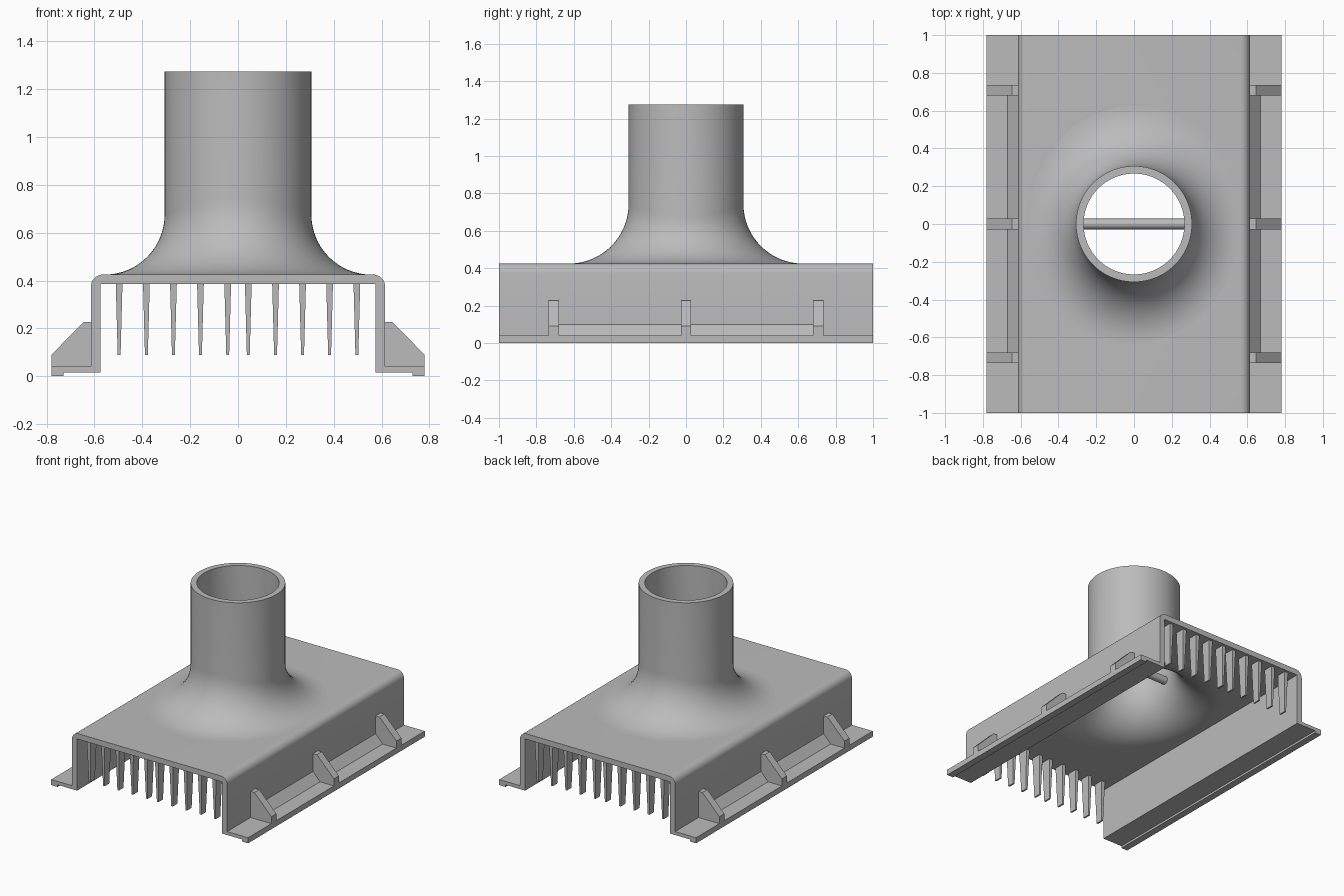
import bpy, bmesh
from math import sin, cos, pi

cube = bpy.data.objects.get("Cube")
if cube:
    bpy.data.objects.remove(cube, do_unlink=True)

grey = bpy.data.materials.new("plain grey")
grey.use_nodes = True
grey.diffuse_color = (0.5, 0.5, 0.5, 1)
grey.node_tree.nodes["Principled BSDF"].inputs["Base Color"].default_value = (0.5, 0.5, 0.5, 1)


def finish(bm, name, smooth=False):
    bmesh.ops.recalc_face_normals(bm, faces=bm.faces)
    mesh = bpy.data.meshes.new(name)
    bm.to_mesh(mesh)
    bm.free()
    mesh.materials.append(grey)
    ob = bpy.data.objects.new(name, mesh)
    bpy.context.collection.objects.link(ob)
    if smooth:
        smooth_object(ob)
    return ob


def smooth_object(ob):
    bpy.ops.object.select_all(action='DESELECT')
    ob.select_set(True)
    bpy.context.view_layer.objects.active = ob
    bpy.ops.object.shade_smooth_by_angle(angle=pi / 6)


def loft(name, bottom, top):
    """Solid between two matching rings of points."""
    bm = bmesh.new()
    a = [bm.verts.new(p) for p in bottom]
    b = [bm.verts.new(p) for p in top]
    bm.faces.new(a)
    bm.faces.new(b)
    for i in range(len(a)):
        j = (i + 1) % len(a)
        bm.faces.new((a[i], a[j], b[j], b[i]))
    return finish(bm, name)


def extrude_y(name, profile, y0, y1):
    return loft(name, [(x, y0, z) for x, z in profile], [(x, y1, z) for x, z in profile])


TOP, THICK, PIPE_R, PIPE_TOP = 0.425, 0.04, 0.307, 1.275
SEGS, ARC = 96, 16


def flare(t):
    """Fillet radius, wider along the length of the hood."""
    return 0.25 + 0.068 * sin(t) ** 2


# Hood: channel with rounded shoulders, side flanges and underside lips
R = 0.05
half = [(0.575, TOP - THICK), (0.575, 0.015), (0.73, 0.015), (0.73, 0),
        (0.78, 0), (0.78, 0.04), (0.615, 0.04)]
half += [(0.615 - R + R * cos(k * pi / 16), TOP - R + R * sin(k * pi / 16)) for k in range(9)]
hood = extrude_y("hood", half + [(-x, z) for x, z in reversed(half)], -1, 1)

# Opening under the spout
angles = [2 * pi * i / SEGS for i in range(SEGS)]
foot = [((PIPE_R + flare(t)) * cos(t), (PIPE_R + flare(t)) * sin(t)) for t in angles]
cutter = loft("opening_cutter", [(x, y, 0.3) for x, y in foot], [(x, y, 0.5) for x, y in foot])
cut = hood.modifiers.new("opening", 'BOOLEAN')
cut.operation = 'DIFFERENCE'
cut.solver = 'EXACT'
cut.object = cutter
bpy.context.view_layer.objects.active = hood
hood.select_set(True)
bpy.ops.object.modifier_apply(modifier=cut.name)
bpy.data.objects.remove(cutter, do_unlink=True)
smooth_object(hood)


# Spout: hollow pipe flaring into the hood
def spout_profile(t):
    f = flare(t)
    steps = [k * pi / 2 / ARC for k in range(ARC + 1)]

    def wall(r):
        return [(PIPE_R + f - r * cos(a), TOP + f - r * sin(a)) for a in steps]
    outer, inner = wall(f), wall(f + THICK)
    return outer[::-1] + [(outer[0][0], PIPE_TOP), (inner[0][0], PIPE_TOP)] + inner


bm = bmesh.new()
columns = [[bm.verts.new((r * cos(t), r * sin(t), z)) for r, z in spout_profile(t)] for t in angles]
for i, a in enumerate(columns):
    b = columns[(i + 1) % SEGS]
    for k in range(len(a) - 1):
        bm.faces.new((a[k], b[k], b[k + 1], a[k + 1]))
finish(bm, "spout", True)

# Round bar across the spout
bpy.ops.mesh.primitive_cylinder_add(vertices=32, radius=0.028, depth=0.55,
                                    location=(0, 0, 0.67), rotation=(0, pi / 2, 0))
bar = bpy.context.object
bar.name = "cross_bar"
bar.data.materials.append(grey)
smooth_object(bar)

# Flange gussets and the sloped fillets between them
for s, side in ((1, "left"), (-1, "right")):
    gusset = [(s * x, z) for x, z in ((0.61, 0.04), (0.78, 0.04), (0.78, 0.09),
                                      (0.645, 0.227), (0.61, 0.227))]
    for y, place in ((-0.708, "front"), (0, "middle"), (0.708, "back")):
        extrude_y(f"{side}_{place}_gusset", gusset, y - 0.028, y + 0.028)
    fillet = [(s * x, z) for x, z in ((0.61, 0.04), (0.67, 0.04), (0.615, 0.1), (0.61, 0.1))]
    extrude_y(f"{side}_front_fillet", fillet, -0.68, -0.028)
    extrude_y(f"{side}_back_fillet", fillet, 0.028, 0.68)


# Tapered teeth hanging inside both open ends
def ring(x, y, z, w, d):
    return [(x + i * w, y + j * d, z) for i, j in ((-1, -1), (1, -1), (1, 1), (-1, 1))]


for s, end in ((-1, "front"), (1, "back")):
    for n, x in enumerate((-0.497, -0.383, -0.27, -0.157, -0.043, 0.043, 0.157, 0.27, 0.383, 0.497)):
        loft(f"{end}_tooth_{n + 1}", ring(x, s * 0.945, 0.088, 0.006, 0.026),
             ring(x, s * 0.945, TOP - THICK, 0.014, 0.036))
